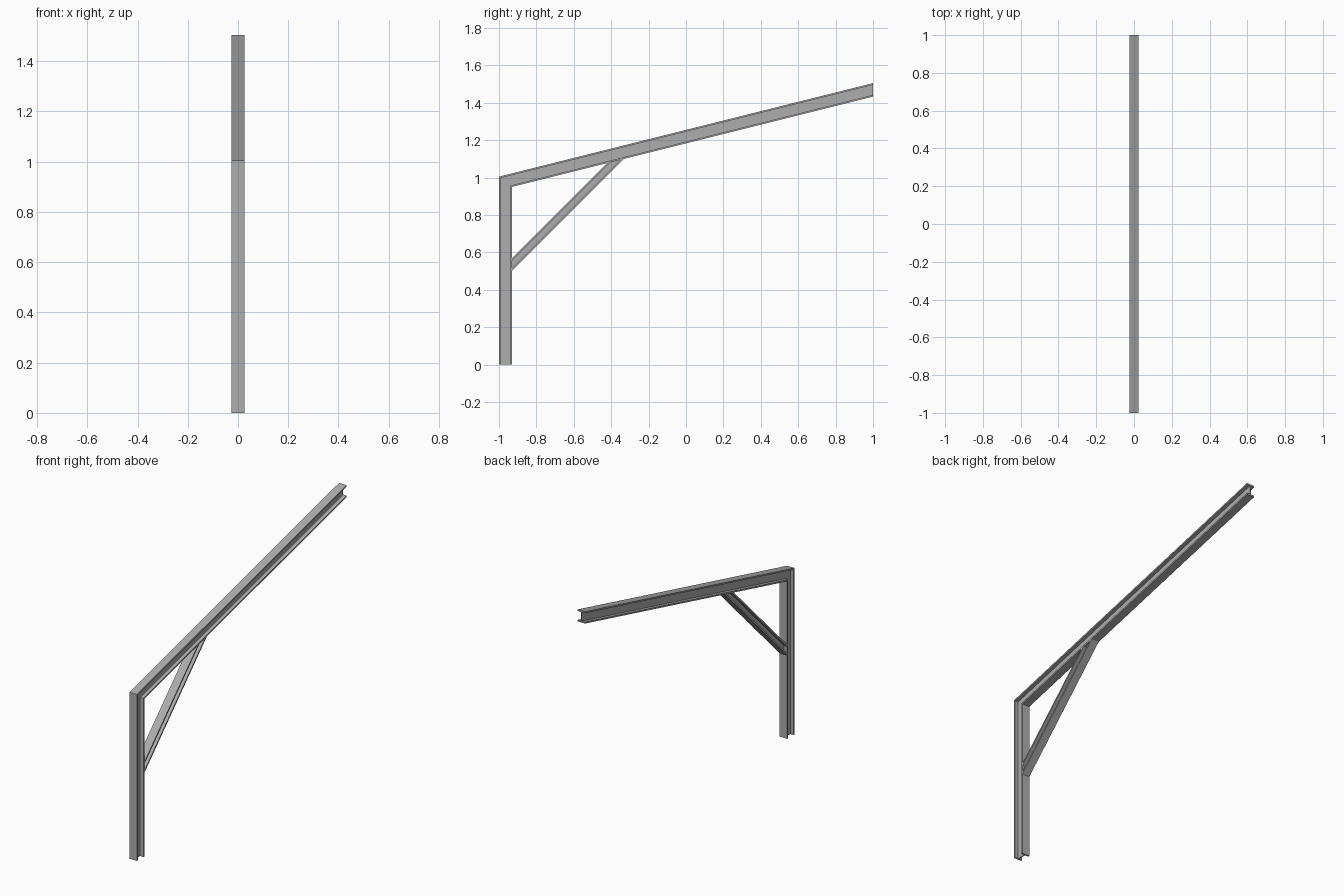
import bpy, bmesh
from mathutils import Vector

if "Cube" in bpy.data.objects:
    bpy.data.objects.remove(bpy.data.objects["Cube"])

HALF_W = 0.025   # half flange width
HALF_WEB = 0.003
FLANGE = 0.009

# Dark grey steel
steel = bpy.data.materials.new("steel")
steel.diffuse_color = (0.42, 0.42, 0.42, 1)
steel.use_nodes = True
steel.node_tree.nodes["Principled BSDF"].inputs["Base Color"].default_value = steel.diffuse_color


def i_beam(name, outer, inner, depth):
    """I-section between an outer and an inner edge line, given as (y, z) end pairs."""
    f = FLANGE / depth
    right = [(HALF_W, 0), (HALF_W, f), (HALF_WEB, f),
             (HALF_WEB, 1 - f), (HALF_W, 1 - f), (HALF_W, 1)]
    profile = right + [(-x, t) for x, t in reversed(right)]
    bm = bmesh.new()
    rings = []
    for a, b in zip(outer, inner):
        ring = []
        for x, t in profile:
            y, z = Vector(a).lerp(Vector(b), t)
            ring.append(bm.verts.new((x, y, z)))
        rings.append(ring)
    n = len(profile)
    for i in range(n):
        j = (i + 1) % n
        bm.faces.new((rings[0][i], rings[0][j], rings[1][j], rings[1][i]))
    for ring in rings:
        bm.faces.new(ring)
    bmesh.ops.recalc_face_normals(bm, faces=bm.faces)
    mesh = bpy.data.meshes.new(name)
    bm.to_mesh(mesh)
    bm.free()
    mesh.materials.append(steel)
    obj = bpy.data.objects.new(name, mesh)
    bpy.context.collection.objects.link(obj)
    return obj


RAFTER_DROP = 0.072                 # vertical depth of the rafter
Y_IN = -0.929                       # inner face of the column


def rafter_top(y):
    return 1.255 + 0.25 * y


def rafter_under(y):
    return rafter_top(y) - RAFTER_DROP


corner_out = (-1, rafter_top(-1))
corner_in = (Y_IN, rafter_under(Y_IN))

# Upright column, mitred at the top
i_beam("column", [(-1, 0), corner_out], [(Y_IN, 0), corner_in], 0.071)

# Sloping rafter, mitred to the column and cut plumb at the free end
i_beam("rafter", [corner_out, (1, rafter_top(1))],
       [corner_in, (1, rafter_under(1))], 0.07)


# 45 degree knee brace cut to fit column and rafter
def brace_edge(z0):
    y = (rafter_under(0) - z0 + Y_IN) / 0.75  # where the edge meets the rafter
    return [(Y_IN, z0), (y, rafter_under(y))]


i_beam("knee_brace", brace_edge(0.570), brace_edge(0.504), 0.046)
